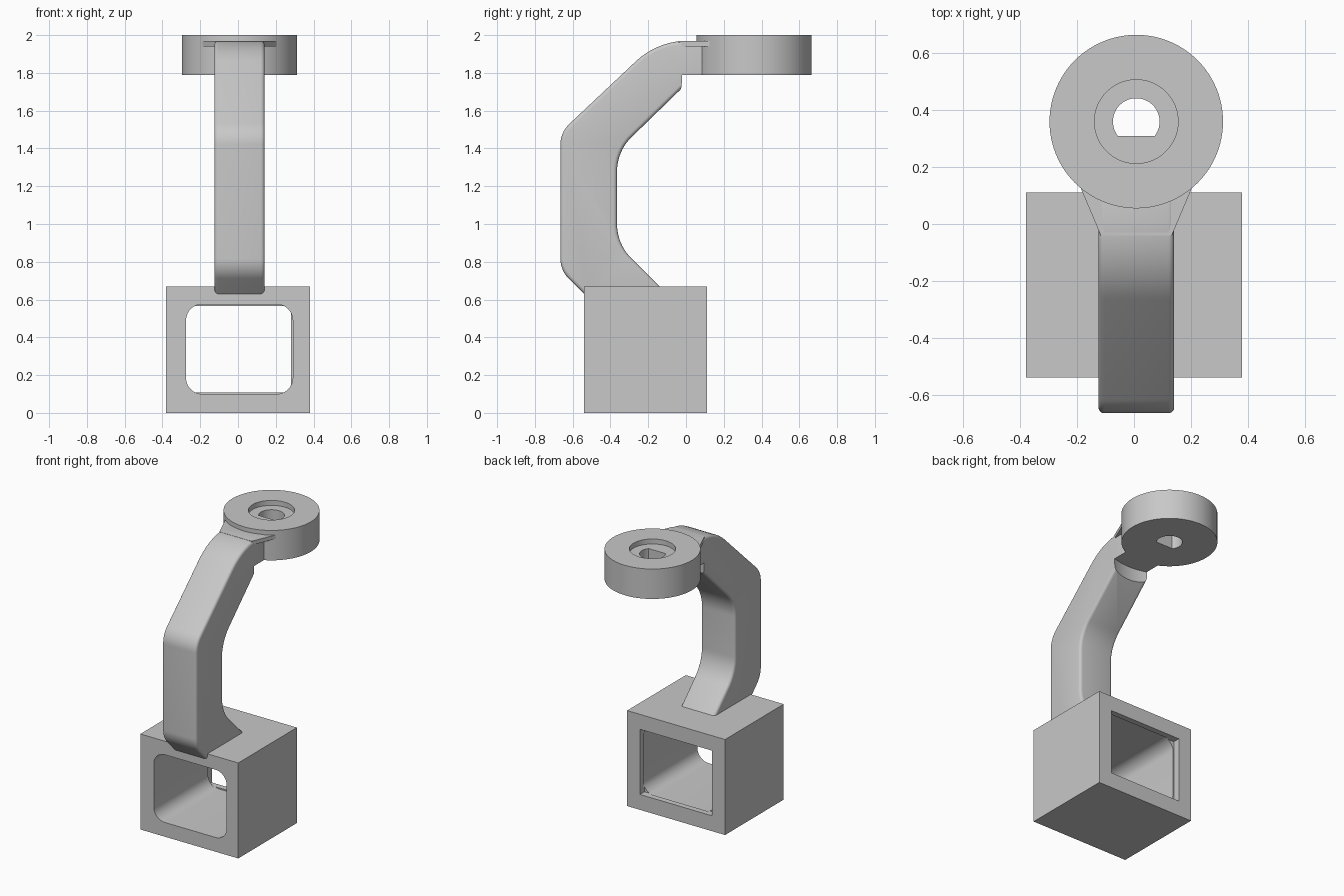
import bpy
import bmesh
from math import radians, sin, cos, tan, pi
from mathutils import Vector, Matrix

cube = bpy.data.objects.get("Cube")
if cube:
    bpy.data.objects.remove(cube, do_unlink=True)

grey = bpy.data.materials.new("light grey")
grey.use_nodes = True
grey.diffuse_color = (0.58, 0.58, 0.58, 1)
grey.node_tree.nodes["Principled BSDF"].inputs["Base Color"].default_value = grey.diffuse_color

CX = 0.008   # arm and ring centre line
RY = 0.36    # ring centre

# Axis frames: where the profile's u, v and the extrusion w point
ALONG_X = Matrix(((0, 0, 1), (1, 0, 0), (0, 1, 0)))
ALONG_Y = Matrix(((1, 0, 0), (0, 0, 1), (0, 1, 0)))
ALONG_Z = Matrix.Identity(3)


def rounded(corners, steps=10):
    """Outline from (u, v, radius) corners with arc fillets."""
    out = []
    n = len(corners)
    for i, (u, v, r) in enumerate(corners):
        p = Vector((u, v))
        if r == 0:
            out.append(p)
            continue
        a = (Vector(corners[i - 1][:2]) - p).normalized()
        b = (Vector(corners[(i + 1) % n][:2]) - p).normalized()
        half = a.angle(b) / 2
        centre = p + (a + b).normalized() * (r / sin(half))
        start = p + a * (r / tan(half)) - centre
        end = p + b * (r / tan(half)) - centre
        sweep = pi - 2 * half
        for k in range(steps + 1):
            t = k / steps
            out.append(centre + (start * sin((1 - t) * sweep) + end * sin(t * sweep)) / sin(sweep))
    return out


def circle(r, steps=96):
    return [Vector((CX + r * cos(2 * pi * k / steps), RY + r * sin(2 * pi * k / steps)))
            for k in range(steps)]


def rect(u0, u1, v0, v1, r=0):
    return rounded([(u0, v0, r), (u1, v0, r), (u1, v1, r), (u0, v1, r)])


def prism(name, outline, w0, w1, frame):
    bm = bmesh.new()
    low = [bm.verts.new(frame @ Vector((p.x, p.y, w0))) for p in outline]
    high = [bm.verts.new(frame @ Vector((p.x, p.y, w1))) for p in outline]
    bm.faces.new(low)
    bm.faces.new(high)
    for i in range(len(low)):
        bm.faces.new((low[i - 1], low[i], high[i], high[i - 1]))
    bmesh.ops.recalc_face_normals(bm, faces=bm.faces)
    mesh = bpy.data.meshes.new(name)
    bm.to_mesh(mesh)
    bm.free()
    mesh.materials.append(grey)
    obj = bpy.data.objects.new(name, mesh)
    bpy.context.collection.objects.link(obj)
    return obj


def activate(obj):
    bpy.ops.object.select_all(action='DESELECT')
    obj.select_set(True)
    bpy.context.view_layer.objects.active = obj


def cut(obj, cutter):
    cutter.hide_render = True
    mod = obj.modifiers.new("cut", 'BOOLEAN')
    mod.operation = 'DIFFERENCE'
    mod.solver = 'EXACT'
    mod.object = cutter
    activate(obj)
    bpy.ops.object.modifier_apply(modifier=mod.name)
    bpy.data.objects.remove(cutter, do_unlink=True)


def finish(obj):
    activate(obj)
    bpy.ops.object.shade_smooth_by_angle(angle=radians(30))


# Hollow base: rounded tunnel from the front, square-cornered mouth at the back
base = prism("base_box", rect(-0.38, 0.38, 0, 0.67), -0.54, 0.11, ALONG_Y)
cut(base, prism("tunnel", rect(-0.275, 0.29, 0.1, 0.575, 0.085), -0.6, 0.07, ALONG_Y))
cut(base, prism("back_mouth", rect(-0.28, 0.28, 0.108, 0.565), 0.06, 0.2, ALONG_Y))
finish(base)

# Bent arm with softened edges
arm_side = rounded([
    (-0.52, 0.61, 0), (-0.665, 0.755, 0.15), (-0.665, 1.485, 0.15),
    (-0.15, 1.97, 0.4), (0.13, 1.97, 0), (0.13, 1.74, 0), (0.0, 1.74, 0),
    (-0.365, 1.385, 0.25), (-0.365, 0.895, 0.25), (-0.08, 0.61, 0)])
arm = prism("curved_arm", arm_side, CX - 0.133, CX + 0.133, ALONG_X)
bevel = arm.modifiers.new("soft edges", 'BEVEL')
bevel.width = 0.02
bevel.segments = 4
bevel.limit_method = 'ANGLE'
bevel.angle_limit = radians(60)
bevel.use_clamp_overlap = False
activate(arm)
bpy.ops.object.modifier_apply(modifier=bevel.name)
# Round clearance under the ring
cut(arm, prism("clearance", circle(0.405), 1.5, 1.79, ALONG_Z))
finish(arm)

# Thin flared web joining arm to ring
web = [Vector((CX + s * w, y)) for s, w, y in
       ((-1, 0.125, -0.04), (1, 0.125, -0.04), (1, 0.195, 0.125), (-1, 0.195, 0.125))]
prism("neck_web", web, 1.94, 1.968, ALONG_Z)

# Ring with a shallow counterbore and a D-shaped shaft hole
ring = prism("mount_ring", circle(0.305), 1.79, 2.0, ALONG_Z)
cut(ring, prism("counterbore", circle(0.147), 1.965, 2.1, ALONG_Z))
d_hole = [Vector((p.x, max(p.y, 0.31))) for p in circle(0.082)]
d_hole = [p for i, p in enumerate(d_hole)
          if not (p.y == 0.31 and d_hole[i - 1].y == 0.31 and d_hole[(i + 1) % len(d_hole)].y == 0.31)]
cut(ring, prism("shaft_hole", d_hole, 1.7, 2.1, ALONG_Z))
finish(ring)
